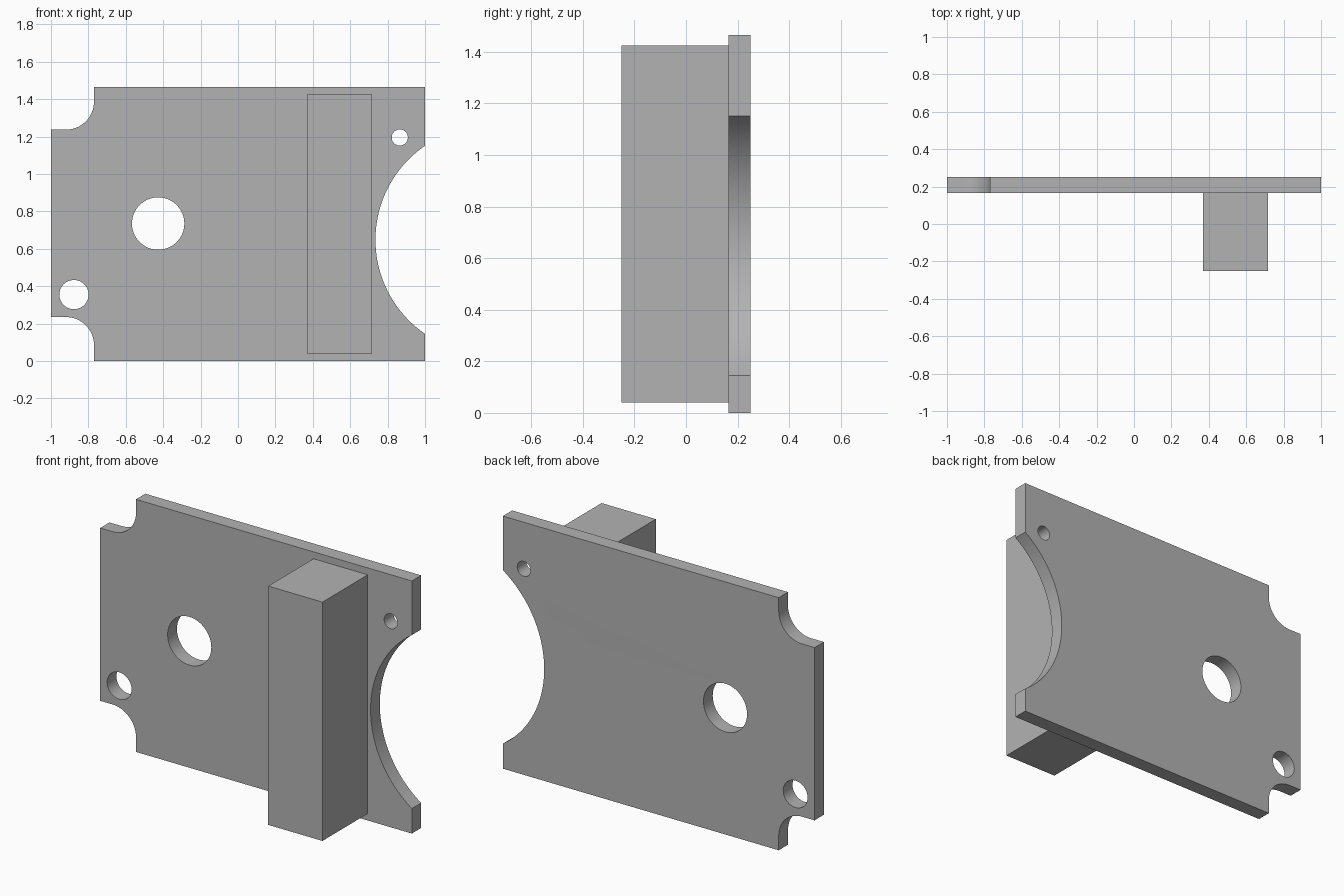
import bpy
import bmesh
from math import cos, sin, pi, radians, atan2
from mathutils import Matrix

cube = bpy.data.objects.get("Cube")
if cube:
    bpy.data.objects.remove(cube, do_unlink=True)

W, H = 1.0, 1.465              # plate half width and height
BACK, FACE = 0.25, 0.165       # plate back and front in y

grey = bpy.data.materials.new("plain grey")
grey.use_nodes = True
grey.diffuse_color = (0.45, 0.45, 0.45, 1)
grey.node_tree.nodes["Principled BSDF"].inputs["Base Color"].default_value = grey.diffuse_color


def arc(cx, cz, r, start, end, steps):
    angles = [start + (end - start) * i / steps for i in range(steps + 1)]
    return [(cx + r * cos(a), cz + r * sin(a)) for a in angles]


def circle(cx, cz, r, steps=64):
    return arc(cx, cz, r, 0, 2 * pi, steps)[:-1]


def add_object(name, bm):
    bmesh.ops.recalc_face_normals(bm, faces=bm.faces)
    mesh = bpy.data.meshes.new(name)
    bm.to_mesh(mesh)
    bm.free()
    mesh.materials.clear()
    mesh.materials.append(grey)
    obj = bpy.data.objects.new(name, mesh)
    bpy.context.collection.objects.link(obj)
    return obj


def extruded_sheet(name, loops, y_front, y_back):
    """Fill x-z outlines (inner loops become holes) and extrude along y."""
    curve = bpy.data.curves.new(name + "_outline", 'CURVE')
    curve.dimensions = '2D'
    curve.fill_mode = 'BOTH'
    curve.extrude = (y_back - y_front) / 2
    for loop in loops:
        spline = curve.splines.new('POLY')
        spline.points.add(len(loop) - 1)
        for point, (x, z) in zip(spline.points, loop):
            point.co = (x, z, 0, 1)
        spline.use_cyclic_u = True
    helper = bpy.data.objects.new(name + "_outline", curve)
    bpy.context.collection.objects.link(helper)
    bpy.context.view_layer.update()
    filled = helper.evaluated_get(bpy.context.evaluated_depsgraph_get())
    bm = bmesh.new()
    bm.from_mesh(filled.to_mesh())
    bpy.data.objects.remove(helper, do_unlink=True)
    bmesh.ops.remove_doubles(bm, verts=bm.verts, dist=0.0001)
    place = Matrix.Translation((0, (y_front + y_back) / 2, 0)) @ Matrix.Rotation(radians(90), 4, 'X')
    bm.transform(place)
    return add_object(name, bm)


# Plate outline: rounded corner notches on one end, a large arc bite on the other
notch_x, notch_z, notch_r = -0.77, 0.235, 0.15
fillet_x = notch_x - notch_r
bite_x, bite_z, bite_r = 1.345, 0.648, 0.61
half = atan2(0.503, bite_x - W)
outline = [(notch_x, 0), (W, 0), (W, bite_z - 0.503)]
outline += arc(bite_x, bite_z, bite_r, pi + half, pi - half, 64)[1:-1]
outline += [(W, bite_z + 0.503), (W, H), (notch_x, H)]
outline += arc(fillet_x, H - notch_z + 0.007 + notch_r, notch_r, 0, -pi / 2, 20)
outline += [(-W, H - notch_z + 0.007), (-W, notch_z)]
outline += arc(fillet_x, notch_z - notch_r, notch_r, pi / 2, 0, 20)

holes = [circle(-0.427, 0.735, 0.14), circle(-0.877, 0.355, 0.078), circle(0.865, 1.195, 0.043)]
plate = extruded_sheet("plate", [outline] + holes, FACE, BACK)

# Upright block standing on the front of the plate
bm = bmesh.new()
bmesh.ops.create_cube(bm, size=1)
size, centre = (0.348, FACE + 0.25, 1.385), (0.543, (FACE - 0.25) / 2, 0.7325)
bm.transform(Matrix.Translation(centre) @ Matrix.Diagonal((*size, 1)))
add_object("upright_block", bm)

# Smooth the curved walls while keeping the edges crisp
bpy.ops.object.select_all(action='DESELECT')
plate.select_set(True)
bpy.context.view_layer.objects.active = plate
bpy.ops.object.shade_smooth_by_angle(angle=radians(30))
